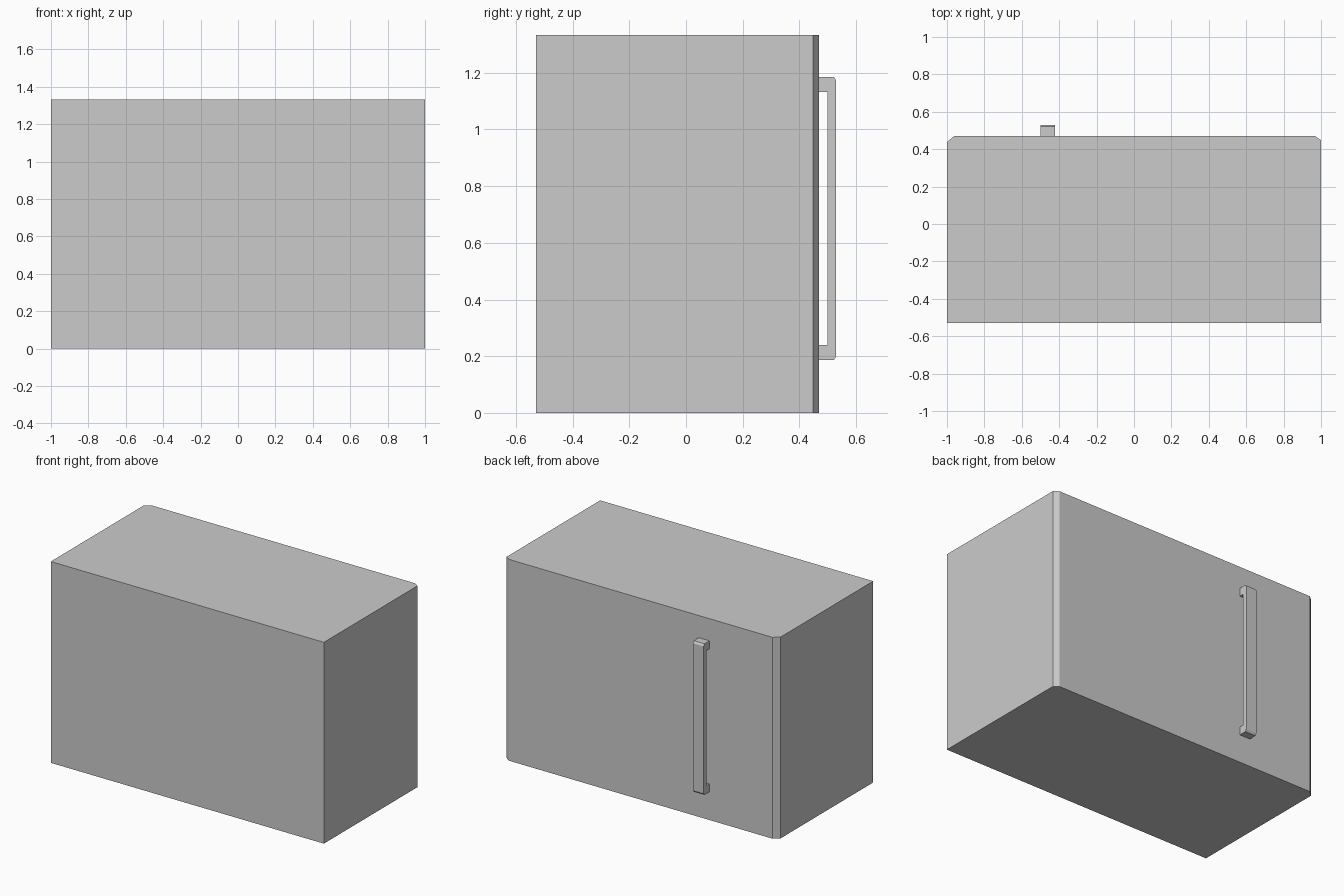
import bpy
import bmesh

cube = bpy.data.objects.get("Cube")
if cube:
    bpy.data.objects.remove(cube, do_unlink=True)

# One flat grey for the whole cabinet
grey = bpy.data.materials.new("plain grey")
grey.use_nodes = True
colour = (0.6, 0.6, 0.6, 1)
grey.diffuse_color = colour
grey.node_tree.nodes["Principled BSDF"].inputs["Base Color"].default_value = colour


def extrude_profile(name, points, depth):
    """Fill a closed outline and push it along the depth vector."""
    bm = bmesh.new()
    face = bm.faces.new([bm.verts.new(p) for p in points])
    result = bmesh.ops.extrude_face_region(bm, geom=[face])
    top = [v for v in result["geom"] if isinstance(v, bmesh.types.BMVert)]
    bmesh.ops.translate(bm, verts=top, vec=depth)
    bmesh.ops.recalc_face_normals(bm, faces=bm.faces)
    mesh = bpy.data.meshes.new(name)
    bm.to_mesh(mesh)
    bm.free()
    mesh.materials.append(grey)
    obj = bpy.data.objects.new(name, mesh)
    bpy.context.collection.objects.link(obj)
    return obj


# Cabinet body: plan outline with uneven chamfers on the two back corners
front, back, height = -0.53, 0.47, 1.333
plan = [(-1, front), (1, front), (1, back - 0.022), (0.968, back),
        (-0.962, back), (-1, back - 0.032)]
extrude_profile("cabinet_body", [(x, y, 0) for x, y in plan], (0, 0, height))

# Door handle: bracket outline, mirrored top to bottom about its middle
middle, half, grip = 0.686, 0.5, 0.447
outer, inner, cut = 0.53, 0.50, 0.009
lower = [(inner, -grip), (back, -grip), (back, -half),
         (outer - cut, -half), (outer, -half + 1.5 * cut)]
outline = lower + [(y, -z) for y, z in reversed(lower)]
extrude_profile("door_handle", [(-0.5, y, middle + z) for y, z in outline],
                (0.078, 0, 0))
